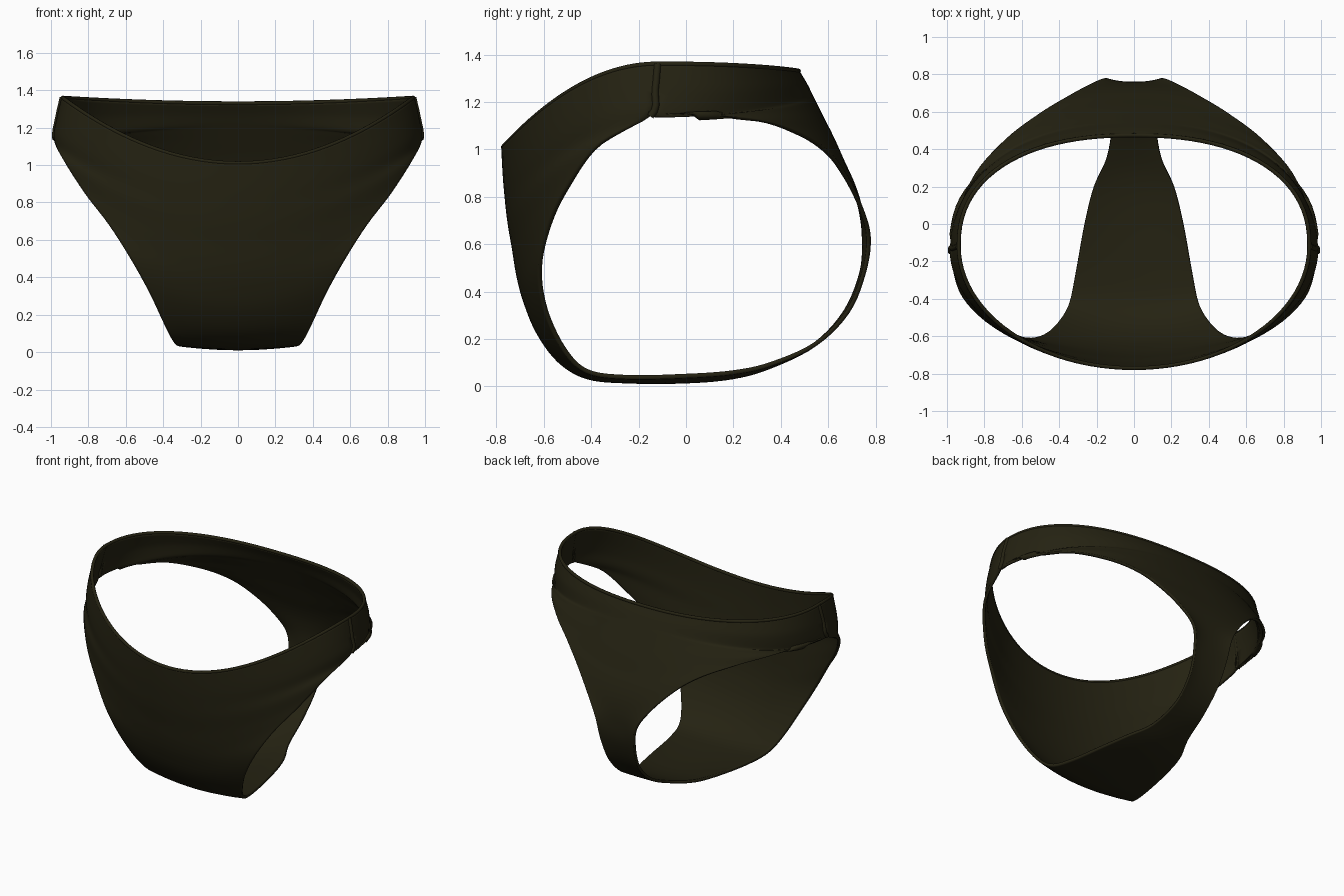
import bpy, bmesh, math
from mathutils import Vector

if "Cube" in bpy.data.objects:
    bpy.data.objects.remove(bpy.data.objects["Cube"])

fabric = bpy.data.materials.new("dark olive fabric")
fabric.diffuse_color = (0.018, 0.016, 0.006, 1)
fabric.use_nodes = True
fabric.node_tree.nodes["Principled BSDF"].inputs["Base Color"].default_value = fabric.diffuse_color

# Cross rows: centre y, centre z, edge x, edge y, edge z, arc angle
FRONT = [
    (-.78, 1.01, .945, -.12, 1.36, 90), (-.775, .91, .97, -.13, 1.25, 90),
    (-.768, .82, .985, -.15, 1.14, 88), (-.755, .70, .935, -.36, 1.03, 72),
    (-.735, .58, .82, -.50, .85, 57), (-.715, .46, .69, -.585, .68, 45),
    (-.685, .35, .575, -.625, .50, 40), (-.63, .22, .475, -.60, .32, 35),
    (-.54, .10, .395, -.52, .15, 30), (-.42, .03, .345, -.42, .055, 30),
    (-.25, .012, .31, -.25, .03, 30), (0, .012, .265, 0, .035, 30),
]
BACK = [
    (.20, .03, .215, .20, .05, 30), (.36, .075, .145, .36, .085, 30),
    (.55, .17, .115, .55, .17, 30), (.68, .31, .115, .69, .31, 30),
    (.75, .48, .13, .76, .48, 30), (.76, .63, .155, .78, .63, 30),
    (.745, .75, .24, .745, .76, 30), (.715, .85, .36, .68, .89, 35),
    (.67, .95, .50, .595, 1.0, 40), (.625, 1.05, .68, .46, 1.08, 50),
    (.585, 1.13, .85, .27, 1.13, 65), (.55, 1.20, .95, .03, 1.145, 80),
    (.535, 1.23, .985, -.15, 1.14, 88), (.51, 1.28, .97, -.13, 1.25, 90),
    (.48, 1.33, .945, -.12, 1.36, 90),
]
ROWS = FRONT + BACK
STEPS, HALF = 5, 24


def spline(a, b, c, d, t):
    return [.5 * (2*q + (r-p)*t + (2*p-5*q+4*r-s)*t*t + (3*q-p-3*r+s)*t**3)
            for p, q, r, s in zip(a, b, c, d)]


def row_points(row):
    """One curved row from the left edge, over the centre, to the right edge."""
    yc, zc, xe, ye, ze, ang = row
    power = 2.3 if yc > .4 else 2.0
    top = math.radians(min(ang, 90))
    k = math.sin(top)

    def drop(f):
        return 1 - max(0, 1 - f ** power) ** (1 / power)
    pts = []
    for j in range(-HALF, HALF + 1):
        f = math.sin(top * abs(j) / HALF)
        u = min(1, f / k)
        w = drop(f) / drop(k)
        pts.append(Vector((math.copysign(u * xe, j), yc + (ye - yc) * w, zc + (ze - zc) * u * u)))
    return pts


# Smooth the rows along the body
dense = []
for i in range(len(ROWS) - 1):
    a, d = ROWS[max(i - 1, 0)], ROWS[min(i + 2, len(ROWS) - 1)]
    for s in range(STEPS):
        dense.append(spline(a, ROWS[i], ROWS[i + 1], d, s / STEPS))
dense.append(ROWS[-1])
grid = [row_points(r) for r in dense]

# Fabric body: front panel, crotch and narrow back in one sheet
bm = bmesh.new()
verts = [[bm.verts.new(p) for p in row] for row in grid]
for i in range(len(verts) - 1):
    for j in range(2 * HALF):
        bm.faces.new((verts[i][j], verts[i+1][j], verts[i+1][j+1], verts[i][j+1]))
bmesh.ops.remove_doubles(bm, verts=bm.verts[:], dist=.001)
mesh = bpy.data.meshes.new("brief_body")
bm.to_mesh(mesh)
bm.free()
for p in mesh.polygons:
    p.use_smooth = True
mesh.materials.append(fabric)
body = bpy.data.objects.new("brief_body", mesh)
bpy.context.collection.objects.link(body)
solid = body.modifiers.new("cloth thickness", "SOLIDIFY")
solid.thickness = .018
solid.offset = -1


def piping(name, points, radius, cyclic=False):
    """Thin round hem or seam along a path."""
    cu = bpy.data.curves.new(name, "CURVE")
    cu.dimensions = "3D"
    cu.bevel_depth = radius
    cu.bevel_resolution = 2
    cu.use_fill_caps = True
    sp = cu.splines.new("POLY")
    sp.points.add(len(points) - 1)
    for q, p in zip(sp.points, points):
        q.co = (*p, 1)
    sp.use_cyclic_u = cyclic
    sp.use_smooth = True
    cu.materials.append(fabric)
    ob = bpy.data.objects.new(name, cu)
    bpy.context.collection.objects.link(ob)


# Elastic hem round the waist
inward = [p * 1 for p in grid[0]] + [p * 1 for p in reversed(grid[-1][1:-1])]
piping("waist_hem", [Vector((p.x * .992, p.y * .988, p.z)) for p in inward], .011, True)

# Side seams joining front and back
for side, name in ((0, "left_side_seam"), (-1, "right_side_seam")):
    piping(name, [Vector((r[side].x * .993, r[side].y, r[side].z)) for r in grid[:2 * STEPS + 1]], .016)
